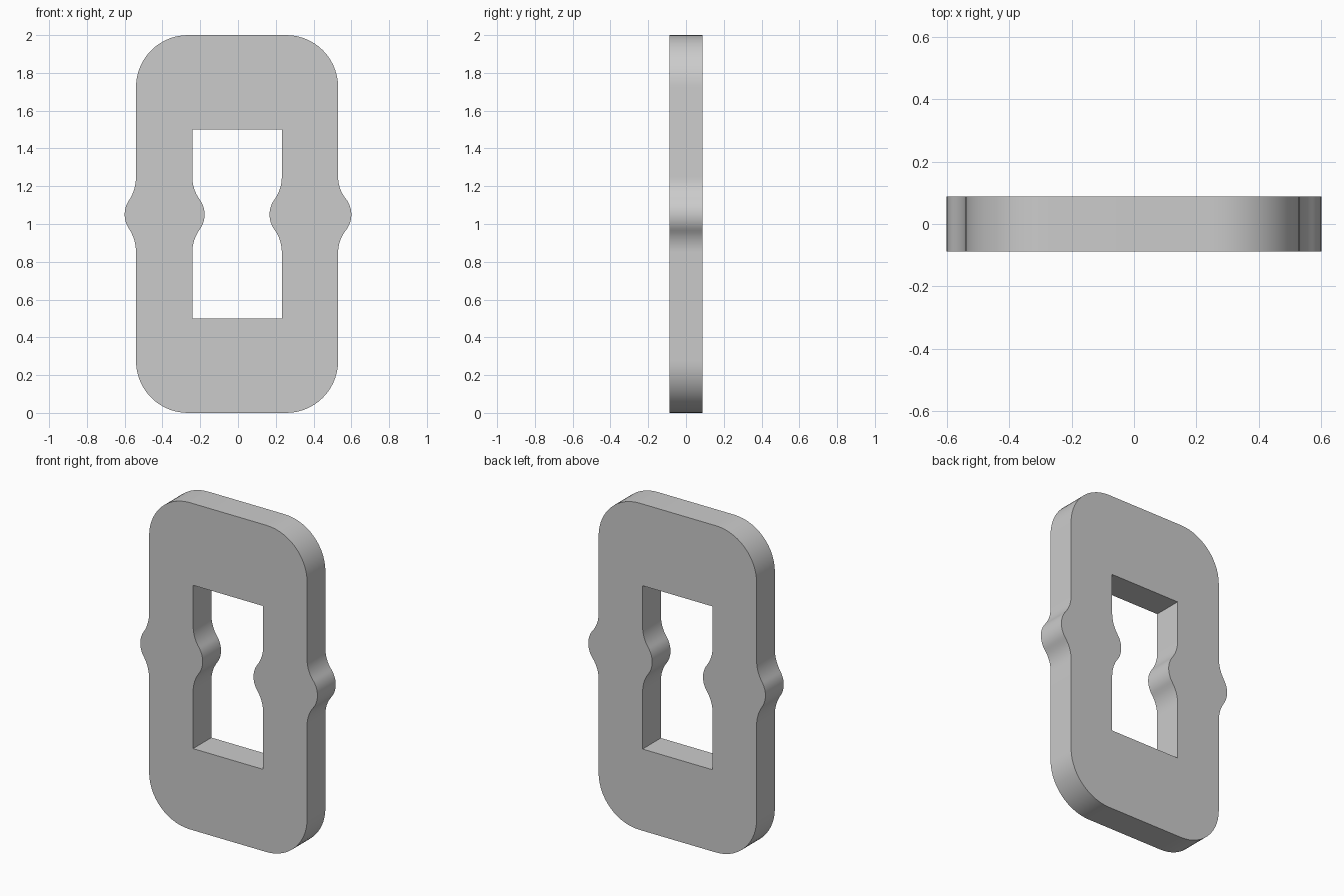
import bpy
import bmesh
from math import sin, cos, pi, atan2

cube = bpy.data.objects.get("Cube")
if cube:
    bpy.data.objects.remove(cube, do_unlink=True)

HALF_DEPTH = 0.0885
SIDE_X, SIDE_SHIFT = 0.535, -0.005   # slightly off-centre body between equal bumps
HOLE_X = 0.237
CORNER = 0.275
BUMP_Z, BUMP_HALF = 1.05, 0.2


def arc(cx, cz, r, start, end, steps=14):
    return [(cx + r * cos(start + (end - start) * i / steps),
             cz + r * sin(start + (end - start) * i / steps)) for i in range(steps + 1)]


def bump(x, height, crown=0.135, steps=8):
    """Smooth bulge running upwards: fillet, round crown, fillet; height is signed."""
    h = abs(height)
    side = 1 if height > 0 else -1
    t = 2 * atan2(h, BUMP_HALF)
    fillet = BUMP_HALF / sin(t) - crown
    lower = [(fillet * (1 - cos(t * i / steps)), -BUMP_HALF + fillet * sin(t * i / steps))
             for i in range(steps)]
    top = [(h - crown * (1 - cos(a)), crown * sin(a))
           for a in (t * (i / steps - 1) for i in range(steps + 1))]
    half = lower + top
    full = half + [(d, -z) for d, z in reversed(half[:-1])]
    return [(x + side * d, BUMP_Z + z) for d, z in full]


# Outer outline, anticlockwise from the bottom right corner
right, left = SIDE_X + SIDE_SHIFT, -SIDE_X + SIDE_SHIFT
r = CORNER
outer = (arc(right - r, r, r, -pi / 2, 0)
         + bump(right, 0.6 - right)
         + arc(right - r, 2 - r, r, 0, pi / 2)
         + arc(left + r, 2 - r, r, pi / 2, pi)
         + bump(left, -0.6 - left)[::-1]
         + arc(left + r, r, r, pi, 1.5 * pi))

# Window outline, pinched by the same bulges
hr, hl = HOLE_X + SIDE_SHIFT, -HOLE_X + SIDE_SHIFT
window = ([(hr, 0.5)] + bump(hr, -0.065) + [(hr, 1.5), (hl, 1.5)]
          + bump(hl, 0.065)[::-1] + [(hl, 0.5)])

# Fill between the outlines and extrude to thickness
bm = bmesh.new()
edges = []
for loop in (outer, window):
    verts = [bm.verts.new((x, -HALF_DEPTH, z)) for x, z in loop]
    edges += [bm.edges.new((v, verts[i - 1])) for i, v in enumerate(verts)]
bmesh.ops.triangle_fill(bm, edges=edges, use_beauty=True)
result = bmesh.ops.extrude_face_region(bm, geom=bm.faces[:], use_keep_orig=True)
moved = [g for g in result["geom"] if isinstance(g, bmesh.types.BMVert)]
bmesh.ops.translate(bm, verts=moved, vec=(0, 2 * HALF_DEPTH, 0))
bmesh.ops.recalc_face_normals(bm, faces=bm.faces[:])

mesh = bpy.data.meshes.new("link_plate")
bm.to_mesh(mesh)
bm.free()
plate = bpy.data.objects.new("link_plate", mesh)
bpy.context.collection.objects.link(plate)

# Plain grey
grey = bpy.data.materials.new("plain_grey")
grey.use_nodes = True
colour = (0.6, 0.6, 0.6, 1)
grey.diffuse_color = colour
grey.node_tree.nodes["Principled BSDF"].inputs["Base Color"].default_value = colour
mesh.materials.append(grey)

bpy.ops.object.select_all(action="DESELECT")
plate.select_set(True)
bpy.context.view_layer.objects.active = plate
bpy.ops.object.shade_smooth_by_angle()
